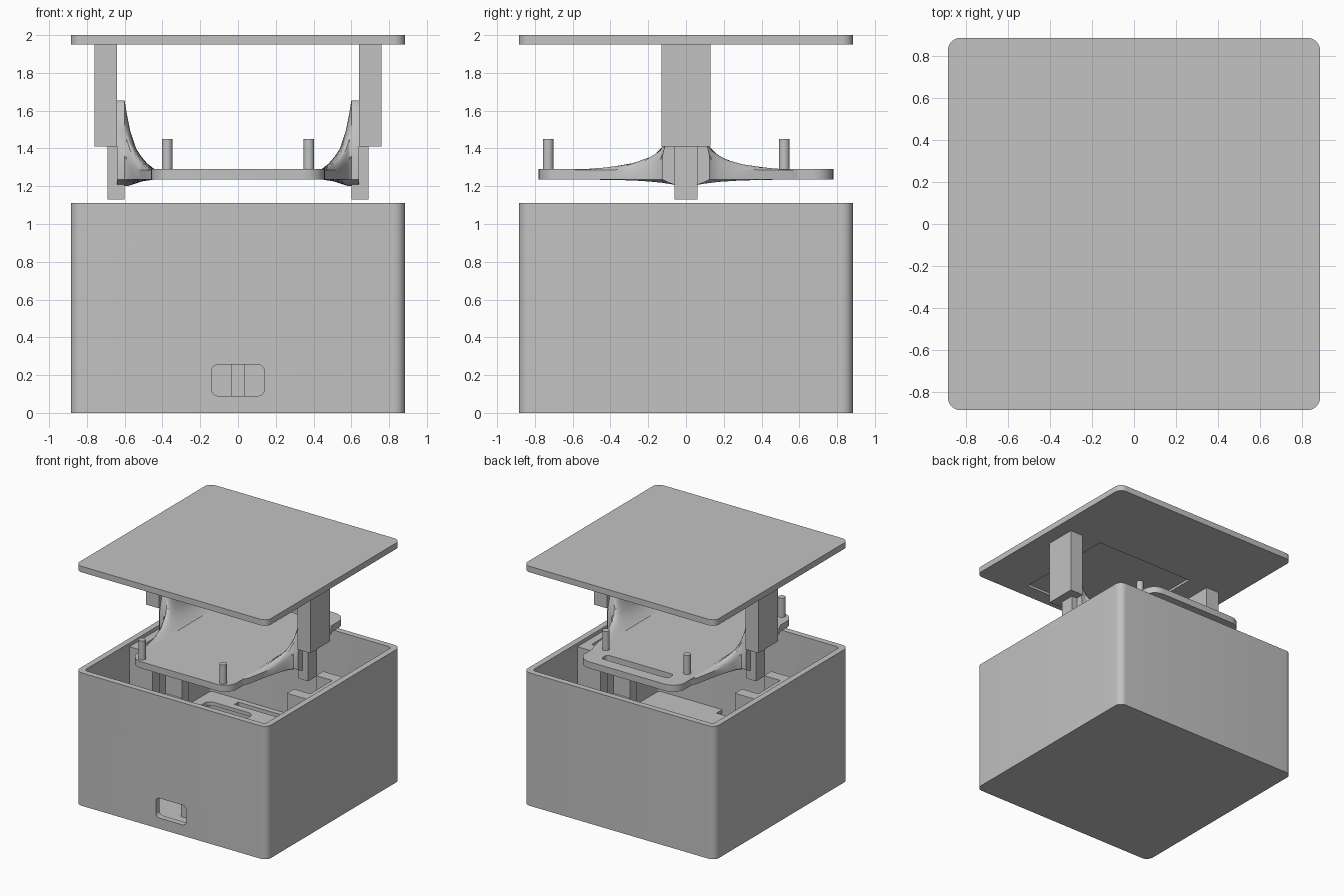
import bpy, bmesh
from math import pi, cos, sin

cube = bpy.data.objects.get("Cube")
if cube:
    bpy.data.objects.remove(cube, do_unlink=True)

grey = bpy.data.materials.new("plain grey")
grey.use_nodes = True
grey.diffuse_color = (0.54, 0.54, 0.54, 1)
grey.node_tree.nodes["Principled BSDF"].inputs["Base Color"].default_value = grey.diffuse_color


def finish(name, bm):
    """Turn a bmesh into a shaded, coloured object."""
    bmesh.ops.recalc_face_normals(bm, faces=bm.faces)
    mesh = bpy.data.meshes.new(name)
    bm.to_mesh(mesh)
    bm.free()
    mesh.materials.append(grey)
    ob = bpy.data.objects.new(name, mesh)
    bpy.context.collection.objects.link(ob)
    return ob


def smooth(ob):
    bpy.ops.object.select_all(action='DESELECT')
    ob.select_set(True)
    bpy.context.view_layer.objects.active = ob
    bpy.ops.object.shade_smooth_by_angle(angle=pi / 6)


def slab(name, x, y, z, radius=0.0, axis='z'):
    """Box from three ranges; edges along one axis may be rounded."""
    if axis == 'y':
        a, b, c = x, z, y
    else:
        a, b, c = x, y, z
    steps = 8 if radius else 0
    outline = []
    for quarter, (sa, sb) in enumerate([(1, 1), (0, 1), (0, 0), (1, 0)]):
        ca = a[sa] + (-radius if sa else radius)
        cb = b[sb] + (-radius if sb else radius)
        for i in range(steps + 1):
            t = (quarter + i / max(steps, 1)) * pi / 2
            outline.append((ca + radius * cos(t), cb + radius * sin(t)))
    bm = bmesh.new()
    rings = []
    for h in c:
        rings.append([bm.verts.new((p, h, q) if axis == 'y' else (p, q, h))
                      for p, q in outline])
    n = len(outline)
    bm.faces.new(rings[0])
    bm.faces.new(rings[1])
    for i in range(n):
        j = (i + 1) % n
        bm.faces.new((rings[0][i], rings[0][j], rings[1][j], rings[1][i]))
    return finish(name, bm)


def cut(ob, *cutters):
    """Subtract the cutters and delete them."""
    bpy.context.view_layer.objects.active = ob
    for c in cutters:
        m = ob.modifiers.new("cut", 'BOOLEAN')
        m.operation = 'DIFFERENCE'
        m.solver = 'EXACT'
        m.object = c
        bpy.ops.object.modifier_apply(modifier=m.name)
        bpy.data.objects.remove(c, do_unlink=True)


def span(s, lo, hi):
    return (lo, hi) if s > 0 else (-hi, -lo)


OUT, IN = 0.885, 0.835

# Hollow case with a rounded port in the front wall
case = slab("case", (-OUT, OUT), (-OUT, OUT), (0, 1.11), 0.06)
cut(case,
    slab("cavity", (-IN, IN), (-IN, IN), (0.05, 1.3), 0.03),
    slab("port_cutter", (-0.14, 0.14), (-1, -0.8), (0.09, 0.255), 0.035, 'y'))
smooth(case)

# Inner shelf with a rounded window, a cable slot and a front notch
shelf = slab("inner_shelf", (-0.84, 0.84), (-0.84, 0.84), (0.27, 0.3))
cut(shelf,
    slab("window", (-0.75, -0.33), (0.45, 0.68), (0.2, 0.4), 0.05),
    slab("cable_slot", (-0.55, -0.14), (0.74, 0.79), (0.2, 0.4)),
    slab("front_notch", (0.08, 0.25), (-0.9, -0.76), (0.2, 0.4)))
slab("shelf_support", (-0.035, 0.035), (-0.7, -0.63), (0.04, 0.28))

# Guide rails and leg stops on the side walls
for s in (1, -1):
    side = "left" if s > 0 else "right"
    for t in (1, -1):
        end = "back" if t > 0 else "front"
        slab(f"{side}_{end}_guide_rail", span(s, 0.62, 0.84),
             span(t, 0.145, 0.24), (0.04, 1.08))
        slab(f"{side}_{end}_leg_stop", span(s, 0.62, 0.84),
             span(t, 0.07, 0.15), (0.04, 0.56))
    slab(f"{side}_guide_back", span(s, 0.77, 0.84), (-0.15, 0.15), (0.04, 1.08))

# Lid with a shallow recess underneath
lid = slab("lid", (-OUT, OUT), (-OUT, OUT), (1.95, 2.0), 0.06)
cut(lid, slab("lid_recess", (-0.46, 0.46), (-0.76, 0.13), (1.9, 1.97)))
smooth(lid)

# Tray with a long slot near the back
tray = slab("tray", (-0.46, 0.46), (-0.78, 0.78), (1.235, 1.29), 0.11)
cut(tray, slab("tray_slot", (-0.31, 0.31), (0.6, 0.68), (1.1, 1.4), 0.025))
smooth(tray)

# Pegs on the tray corners
for x in (-0.375, 0.375):
    for y in (-0.73, 0.52):
        bm = bmesh.new()
        bmesh.ops.create_cone(bm, cap_ends=True, segments=24, radius1=0.028,
                              radius2=0.028, depth=0.17)
        bmesh.ops.translate(bm, verts=bm.verts, vec=(x, y, 1.365))
        peg = finish(f"{'left' if x > 0 else 'right'}_{'back' if y > 0 else 'front'}_peg", bm)
        smooth(peg)

# Flared wing sections: x, half width, top, edge height, bottom
SECTIONS = [
    (0.44, 0.64, 1.289, 1.289, 1.236),
    (0.48, 0.54, 1.32, 1.285, 1.23),
    (0.51, 0.40, 1.355, 1.285, 1.225),
    (0.54, 0.28, 1.40, 1.295, 1.215),
    (0.57, 0.18, 1.49, 1.31, 1.205),
    (0.59, 0.135, 1.59, 1.34, 1.20),
    (0.60, 0.125, 1.655, 1.36, 1.20),
    (0.64, 0.125, 1.655, 1.36, 1.20),
]
ACROSS = 16


def wing(name, s):
    bm = bmesh.new()
    rings = []
    for x, w, top, edge, bottom in SECTIONS:
        us = [2 * i / ACROSS - 1 for i in range(ACROSS + 1)]
        upper = [(s * x, u * w, edge + (top - edge) * (1 - u * u)) for u in us]
        lower = [(s * x, u * w, 1.236 + (bottom - 1.236) * (1 - u * u)) for u in reversed(us)]
        rings.append([bm.verts.new(p) for p in upper + lower])
    n = len(rings[0])
    for r, q in zip(rings, rings[1:]):
        for i in range(n):
            j = (i + 1) % n
            bm.faces.new((r[i], r[j], q[j], q[i]))
    bm.faces.new(rings[0])
    bm.faces.new(rings[-1])
    smooth(finish(name, bm))


# Wings, legs and lid posts on both sides
for s in (1, -1):
    side = "left" if s > 0 else "right"
    wing(f"{side}_wing", s)
    slab(f"{side}_leg", span(s, 0.6, 0.69), (-0.06, 0.06), (1.13, 1.41))
    slab(f"{side}_lid_post", span(s, 0.64, 0.76), (-0.13, 0.13), (1.41, 1.955))
